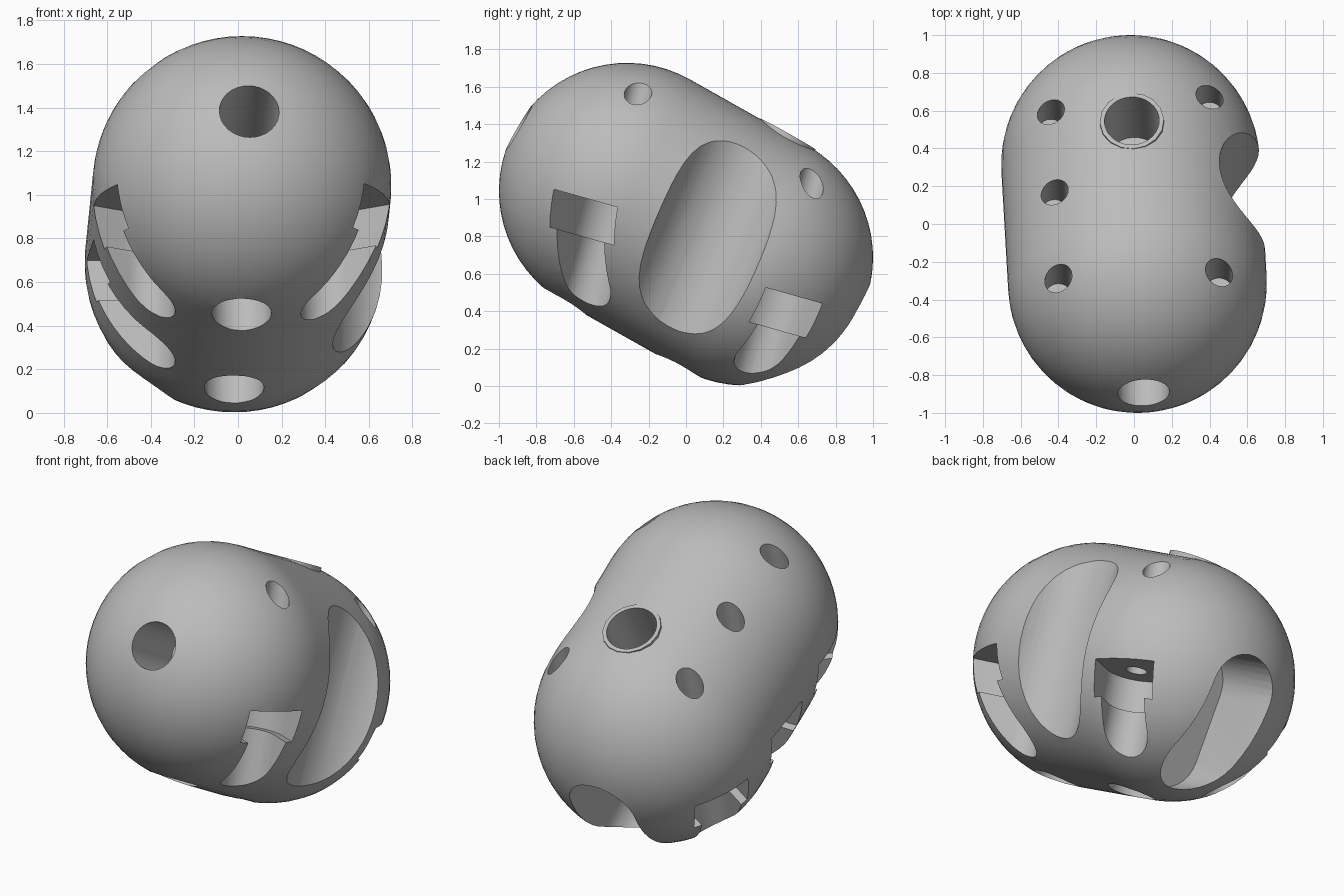
import bpy, bmesh, math
from mathutils import Vector, Matrix

if "Cube" in bpy.data.objects:
    bpy.data.objects.remove(bpy.data.objects["Cube"])

grey = bpy.data.materials.new("plain grey")
grey.use_nodes = True
grey.diffuse_color = (0.5, 0.5, 0.5, 1)
grey.node_tree.nodes["Principled BSDF"].inputs["Base Color"].default_value = (0.5, 0.5, 0.5, 1)

# Tilted body frame: x across, y along the capsule, z out of its upper side
RADIUS, HALF = 0.685, 0.362
along = Vector((-0.05, 0.87, -0.49)).normalized()
across = Vector((1, 0.0575, 0)).normalized()
out = across.cross(along)
frame = Matrix((across, along, out)).transposed().to_4x4()
frame.translation = (0, 0, 0.865)


def at(x, y, z):
    return frame @ Vector((x, y, z))


def new_object(name, bm):
    bmesh.ops.recalc_face_normals(bm, faces=bm.faces)
    mesh = bpy.data.meshes.new(name)
    bm.to_mesh(mesh)
    bm.free()
    mesh.materials.append(grey)
    ob = bpy.data.objects.new(name, mesh)
    bpy.context.collection.objects.link(ob)
    return ob


def rod(bm, p, q, r, segments=32):
    """Cylinder between two points."""
    d = q - p
    m = Matrix.Translation((p + q) / 2) @ d.to_track_quat("Z", "Y").to_matrix().to_4x4()
    bmesh.ops.create_cone(bm, cap_ends=True, segments=segments, radius1=r, radius2=r,
                          depth=d.length, matrix=m)


def combine(body, bm, operation="DIFFERENCE"):
    """Apply one boolean to the body and drop the helper."""
    helper = new_object("cutter", bm)
    helper.hide_render = True
    mod = body.modifiers.new("cut", "BOOLEAN")
    mod.operation, mod.solver, mod.object = operation, "EXACT", helper
    bpy.context.view_layer.objects.active = body
    bpy.ops.object.modifier_apply(modifier=mod.name)
    bpy.data.objects.remove(helper)


def drill(body, p, q, r, segments=32, operation="DIFFERENCE"):
    bm = bmesh.new()
    rod(bm, p, q, r, segments)
    combine(body, bm, operation)


def slot(body, p, q, r, sweep):
    """Cut the hull of a rod and its copy moved by sweep."""
    rods = bmesh.new()
    for shift in (Vector(), sweep):
        rod(rods, p + shift, q + shift, r)
    bm = bmesh.new()
    points = [bm.verts.new(v.co) for v in rods.verts]
    rods.free()
    bmesh.ops.convex_hull(bm, input=points)
    bmesh.ops.delete(bm, geom=[v for v in bm.verts if not v.link_faces], context="VERTS")
    bmesh.ops.dissolve_limit(bm, angle_limit=0.01, verts=bm.verts, edges=bm.edges)
    combine(body, bm)


# Capsule shell, a spun half profile
bm = bmesh.new()
STEPS = 16
arc = [i * math.pi / 2 / STEPS for i in range(STEPS + 1)]
profile = [(RADIUS * math.sin(a), HALF + RADIUS * math.cos(a)) for a in arc]
profile += [(RADIUS, HALF * k / 3) for k in (2, 1, 0, -1, -2)]
profile += [(r, -y) for r, y in reversed(profile[:STEPS + 1])]
verts = [bm.verts.new((r, y, 0)) for r, y in profile]
edges = [bm.edges.new(pair) for pair in zip(verts, verts[1:])]
bmesh.ops.spin(bm, geom=verts + edges, cent=(0, 0, 0), axis=(0, 1, 0),
               angle=2 * math.pi, steps=64, use_merge=True)
bmesh.ops.remove_doubles(bm, verts=bm.verts, dist=0.0005)
bm.transform(frame)
body = new_object("capsule_body", bm)

# Flush collar and bore on the upper side
drill(body, at(0.02, 0.24, 0.5), at(0.02, 0.24, 0.687), 0.17, 16, "UNION")
drill(body, at(0.02, 0.24, 0.25), at(0.02, 0.24, 0.9), 0.145)

# Bore in the front end, and two bores underneath
drill(body, at(0, -1.3, 0.012), at(0, -0.55, 0.012), 0.137)
for y in (-0.36, 0.335):
    drill(body, at(-0.02, y, -0.9), at(-0.02, y, -0.35), 0.137)

# Long opening in the rear end
slot(body, at(0, 0.55, 0), at(0, 1.3, 0), 0.21, at(0, 0, -0.4) - at(0, 0, 0))

# Broad thumb scoop on the left side
drill(body, at(0.72, 0.21, -1), at(0.80, 0, 1), 0.31, 48)

# Screw pockets open sideways: wide seat, narrower channel below, pilot hole above
screw = Vector((0, 0.27, 0.96)).normalized()
pockets = [((0.42, -0.43, 0.87), (0.83, -0.55, 0)),
           ((0.40, 0.47, 0.41), (0.87, 0.5, 0)),
           ((-0.42, -0.43, 0.87), (-0.83, -0.55, 0)),
           ((-0.42, -0.04, 0.65), (-1, 0, 0)),
           ((-0.42, 0.40, 0.42), (-0.87, 0.5, 0))]
for place, facing in pockets:
    c, side = Vector(place), Vector(facing)
    side = (side - screw * side.dot(screw)).normalized() * 0.6
    slot(body, c - screw * 0.1, c + screw * 0.1, 0.18, side)
    slot(body, c - screw * 0.9, c - screw * 0.05, 0.132, side)
    drill(body, c, c + screw * 0.3, 0.06, 24)

# Small screw holes on the upper side
holes = [(0.45, -0.26, 1.55), (0.40, 0.67, 1.08),
         (-0.40, -0.29, 1.57), (-0.42, 0.155, 1.34), (-0.44, 0.58, 1.10)]
for place in holes:
    c = Vector(place)
    drill(body, c - screw * 0.35, c + screw * 0.3, 0.072, 24)

# Smooth shading with crisp cut edges
bpy.ops.object.select_all(action="DESELECT")
body.select_set(True)
bpy.context.view_layer.objects.active = body
bpy.ops.object.shade_smooth_by_angle(angle=math.radians(30))
